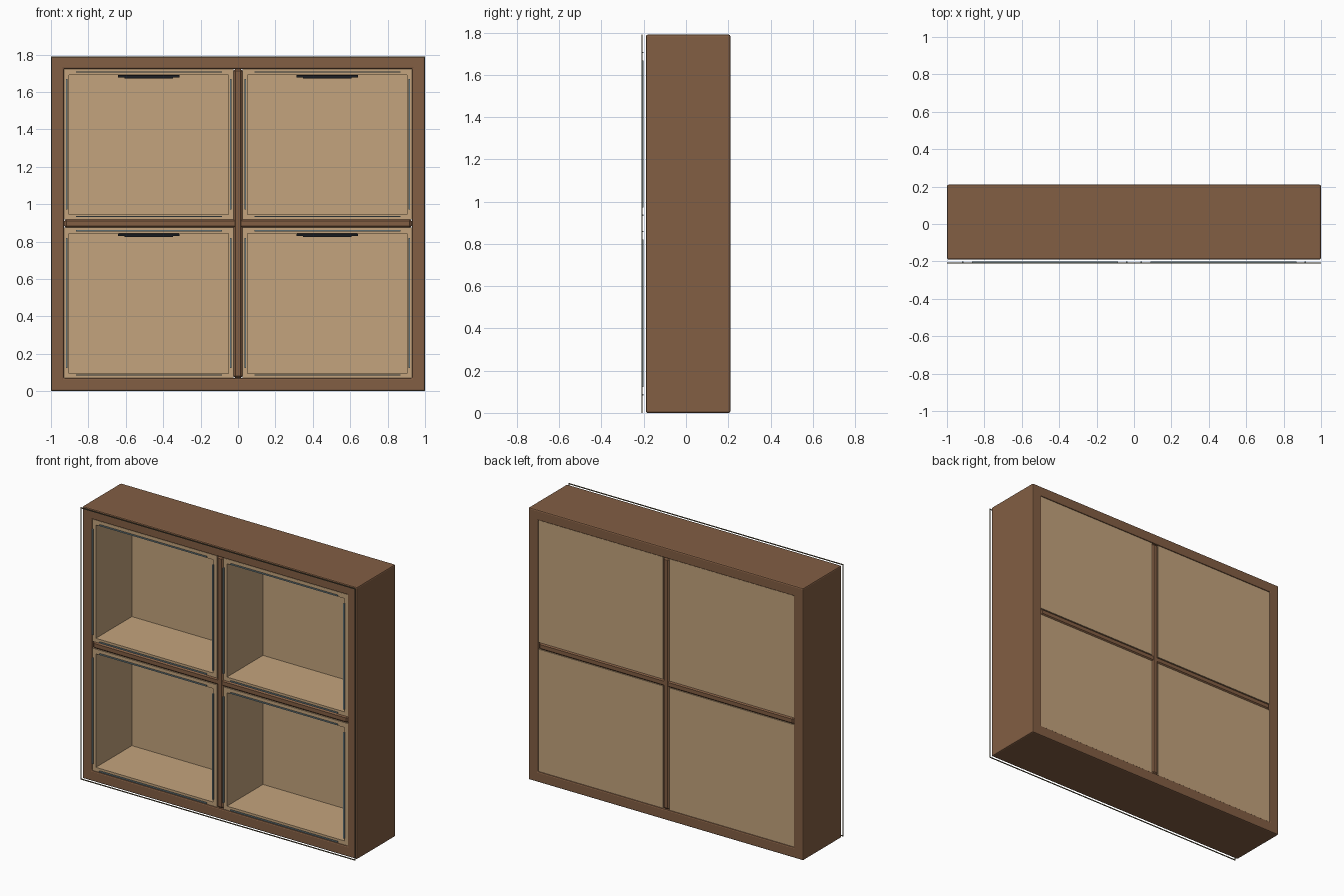
import bpy, bmesh

if "Cube" in bpy.data.objects:
    bpy.data.objects.remove(bpy.data.objects["Cube"])

def material(name, rgb):
    m = bpy.data.materials.new(name)
    m.diffuse_color = (*rgb, 1)
    m.use_nodes = True
    m.node_tree.nodes["Principled BSDF"].inputs["Base Color"].default_value = m.diffuse_color
    return m

wood = material("brown_wood", (0.225, 0.112, 0.057))
tan = material("tan_lining", (0.55, 0.37, 0.205))
glass = material("blue_grey_strip", (0.28, 0.39, 0.42))
black = material("black_metal", (0.012, 0.014, 0.018))
edge = material("dark_olive_trim", (0.16, 0.13, 0.075))

def finish(bm, name, mat, bevel, segments):
    bmesh.ops.recalc_face_normals(bm, faces=bm.faces)
    me = bpy.data.meshes.new(name)
    bm.to_mesh(me)
    bm.free()
    me.materials.append(mat)
    ob = bpy.data.objects.new(name, me)
    bpy.context.collection.objects.link(ob)
    if bevel:
        mod = ob.modifiers.new("bevel", 'BEVEL')
        mod.width, mod.segments = bevel, segments
        mod.limit_method = 'ANGLE'
    return ob

def box(name, x0, x1, y0, y1, z0, z1, mat, bevel=0, segments=2):
    bm = bmesh.new()
    bmesh.ops.create_cube(bm, size=1)
    for v in bm.verts:
        v.co = (x0 + (v.co.x + .5) * (x1 - x0),
                y0 + (v.co.y + .5) * (y1 - y0),
                z0 + (v.co.z + .5) * (z1 - z0))
    return finish(bm, name, mat, bevel, segments)

def ring(name, outer, inner, y0, y1, mat, bevel=0, segments=2):
    """Rectangular tube along y; outer and inner are (x0, x1, z0, z1)."""
    bm = bmesh.new()
    def loop(r, y):
        a, b, c, d = r
        return [bm.verts.new(p) for p in ((a, y, c), (b, y, c), (b, y, d), (a, y, d))]
    loops = [loop(outer, y0), loop(outer, y1), loop(inner, y1), loop(inner, y0)]
    for k in range(4):
        p, q = loops[k], loops[(k + 1) % 4]
        for i in range(4):
            j = (i + 1) % 4
            bm.faces.new((p[i], p[j], q[j], q[i]))
    return finish(bm, name, mat, bevel, segments)

F, B, H = -0.19, 0.21, 1.79      # front, back, height

# Outer carcass and the cross dividers
ring("outer_frame", (-1, 1, 0, H), (-.93, .93, .07, 1.722), F, B, wood, .008)
box("vertical_divider", -.025, .025, F, B - .001, .068, 1.724, wood, .012, 1)
box("horizontal_divider", -.93, .93, F + .002, B - .002, .872, .921, wood, .012, 1)

# Thin trim standing just proud of the outer edges
ring("edge_trim", (-1, 1, 0, H), (-.994, .994, .006, H - .006), -.21, -.206, edge)

# Four lined compartments, each with a lamp bar and four edge strips
for row, (z0, z1) in {"lower": (.07, .874), "upper": (.919, 1.722)}.items():
    for side, (x0, x1) in {"left": (-.93, -.024), "right": (.024, .93)}.items():
        tag = f"{row}_{side}"
        inner = (x0 + .026, x1 - .026, z0 + .026, z1 - .032)
        ring(f"{tag}_lining", (x0, x1, z0, z1), inner, F + .004, B - .005, tan)
        box(f"{tag}_back_panel", inner[0], inner[1], B - .022, B - .005,
            inner[2], inner[3], tan)
        # lamp bar under the compartment ceiling
        c, t = (x0 + x1) / 2, inner[3]
        box(f"{tag}_lamp_body", c - .165, c + .165, -.02, .02, t - .013, t, black, .003)
        box(f"{tag}_lamp_lens", c - .13, c + .13, -.012, .012, t - .018, t - .012, black)
        # strips floating in front of the compartment edges
        for n, x in (("left", x0 + .014), ("right", x1 - .014)):
            box(f"{tag}_{n}_strip", x - .004, x + .004, -.209, -.2,
                z0 + .053, z1 - .054, glass)
        for n, z in (("bottom", z0 + .016), ("top", z1 - .016)):
            box(f"{tag}_{n}_strip", x0 + .065, x1 - .062, -.209, -.2,
                z - .003, z + .003, glass)
